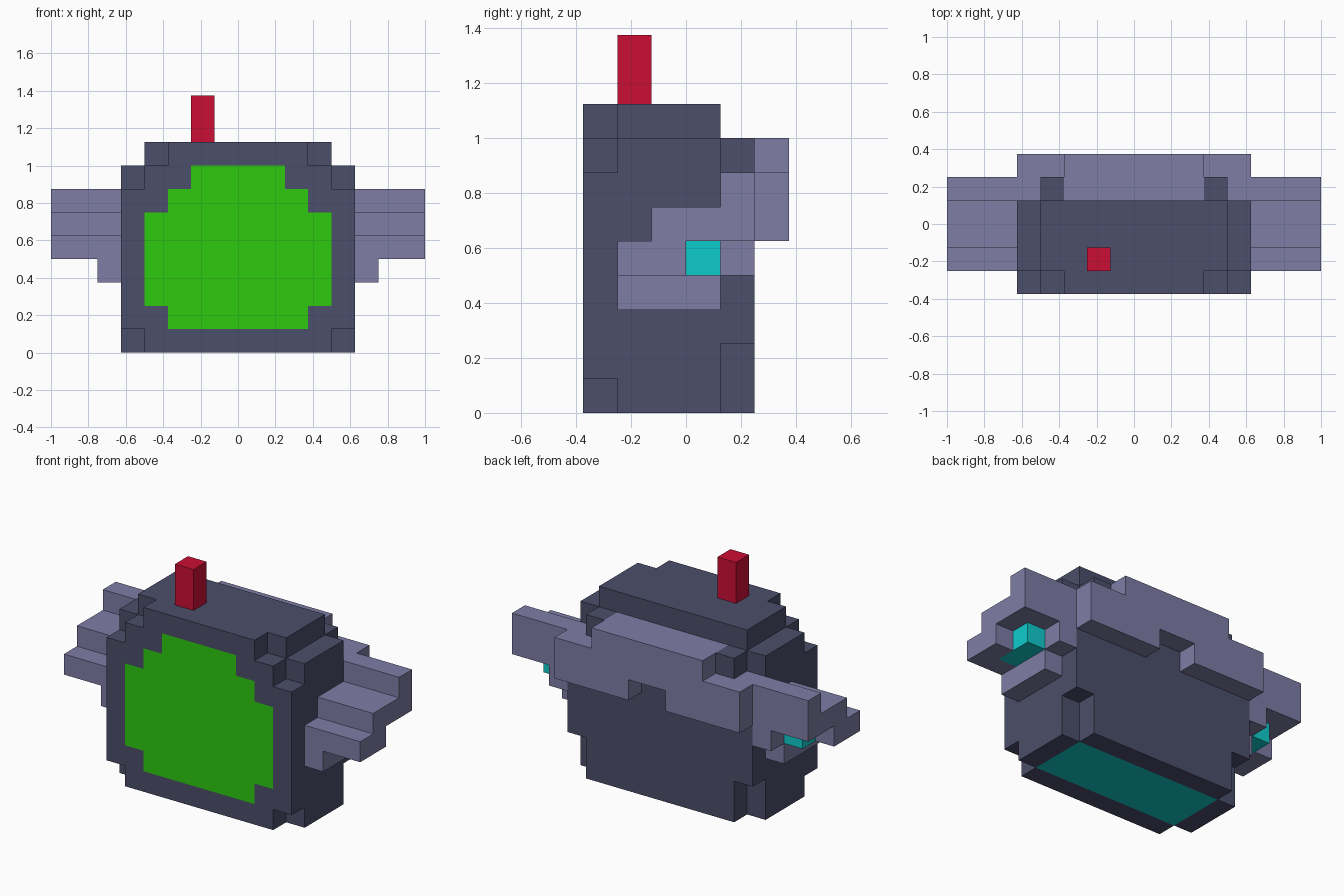
import bpy, bmesh, math
from mathutils import Vector

if "Cube" in bpy.data.objects:
    bpy.data.objects.remove(bpy.data.objects["Cube"])

U = 0.125          # one block
cells = {}         # block position -> part name


def lin(h):
    c = [int(h[i:i + 2], 16) / 255 for i in (0, 2, 4)]
    return [v / 12.92 if v <= 0.04045 else ((v + 0.055) / 1.055) ** 2.4 for v in c] + [1.0]


def fill(part, x, y, z, mirror=False):
    """Fill a box of blocks; each range is (start, end) in block units."""
    for i in range(*x):
        for j in range(*y):
            for k in range(*z):
                cells[i, j, k] = part
                if mirror:
                    cells[-1 - i, j, k] = part


# Main body: core, stepped front layer, stepped back layer, top slab
fill("body", (-5, 5), (-2, 1), (0, 8))
fill("body", (-4, 4), (-2, 1), (8, 9))
for half, z0, z1 in ((4, 0, 1), (5, 1, 7), (4, 7, 8), (3, 8, 9)):
    fill("body", (-half, half), (-3, -2), (z0, z1))
for half, z0, z1 in ((4, 0, 2), (5, 2, 7), (4, 7, 8)):
    fill("body", (-half, half), (1, 2), (z0, z1))

# Green front screen, flush in the front layer
for half, z0, z1 in ((3, 1, 2), (4, 2, 6), (3, 6, 7), (2, 7, 8)):
    fill("front_screen", (-half, half), (-3, -2), (z0, z1))

# Cyan panel in the underside
fill("bottom_panel", (-4, 4), (-2, 1), (0, 1))

# Back brace joining the two arms, with a notch below its middle
fill("back_brace", (-3, 3), (1, 3), (7, 8))
fill("back_brace", (-5, 5), (2, 3), (6, 7))
fill("back_brace", (1, 5), (2, 3), (5, 6), True)

# Stepped side arms
fill("side_arms", (4, 8), (1, 2), (5, 7), True)
fill("side_arms", (5, 8), (-1, 1), (5, 6), True)
fill("side_arms", (5, 8), (-2, -1), (4, 6), True)
for y in (-2, -1):
    fill("side_arms", (5, 8), (y, y + 1), (4, 5), True)
fill("side_arms", (5, 6), (0, 2), (4, 5), True)
fill("side_arms", (5, 6), (-2, 1), (3, 4), True)
for x in (5, 6, 7):                       # front step is only one block high
    for i in (x, -1 - x):
        cells.pop((i, -2, 5), None)

# Cyan thrusters under the arms
fill("arm_thrusters", (6, 7), (-1, 1), (4, 5), True)

# Red antenna
fill("antenna", (-2, -1), (-2, -1), (9, 11))

COLOURS = {"dark slate": "4b4e6a", "lilac grey": "7f7da6", "green": "2dca0f",
           "cyan": "0fcbcb", "red": "cb0d34"}
PARTS = {"body": "dark slate", "front_screen": "green", "bottom_panel": "cyan",
         "back_brace": "lilac grey", "side_arms": "lilac grey",
         "arm_thrusters": "cyan", "antenna": "red"}
mats = {}
for name, h in COLOURS.items():
    mats[name] = bpy.data.materials.new(name)
    mats[name].diffuse_color = lin(h)

# Outer skin of each part: only block sides that face empty space
for part, colour in PARTS.items():
    bm = bmesh.new()
    for cell, owner in cells.items():
        if owner != part:
            continue
        for axis in range(3):
            for side in (-1, 1):
                nb = list(cell)
                nb[axis] += side
                if tuple(nb) in cells:
                    continue
                n, a, b = Vector(), Vector(), Vector()
                n[axis] = side * 0.5
                a[(axis + 1) % 3] = 0.5
                b[(axis + 2) % 3] = 0.5 * side
                c = Vector(cell) + Vector((0.5, 0.5, 0.5)) + n
                bm.faces.new([bm.verts.new((c + p) * U)
                              for p in (-a - b, a - b, a + b, -a + b)])
    bmesh.ops.remove_doubles(bm, verts=bm.verts, dist=0.001)
    bmesh.ops.dissolve_limit(bm, angle_limit=math.radians(1),
                             verts=bm.verts, edges=bm.edges)
    mesh = bpy.data.meshes.new(part)
    bm.to_mesh(mesh)
    bm.free()
    mesh.materials.append(mats[colour])
    bpy.context.collection.objects.link(bpy.data.objects.new(part, mesh))

for m in bpy.data.materials:
    if m.users and not m.is_grease_pencil:
        m.use_nodes = True
        m.node_tree.nodes["Principled BSDF"].inputs["Base Color"].default_value = m.diffuse_color
